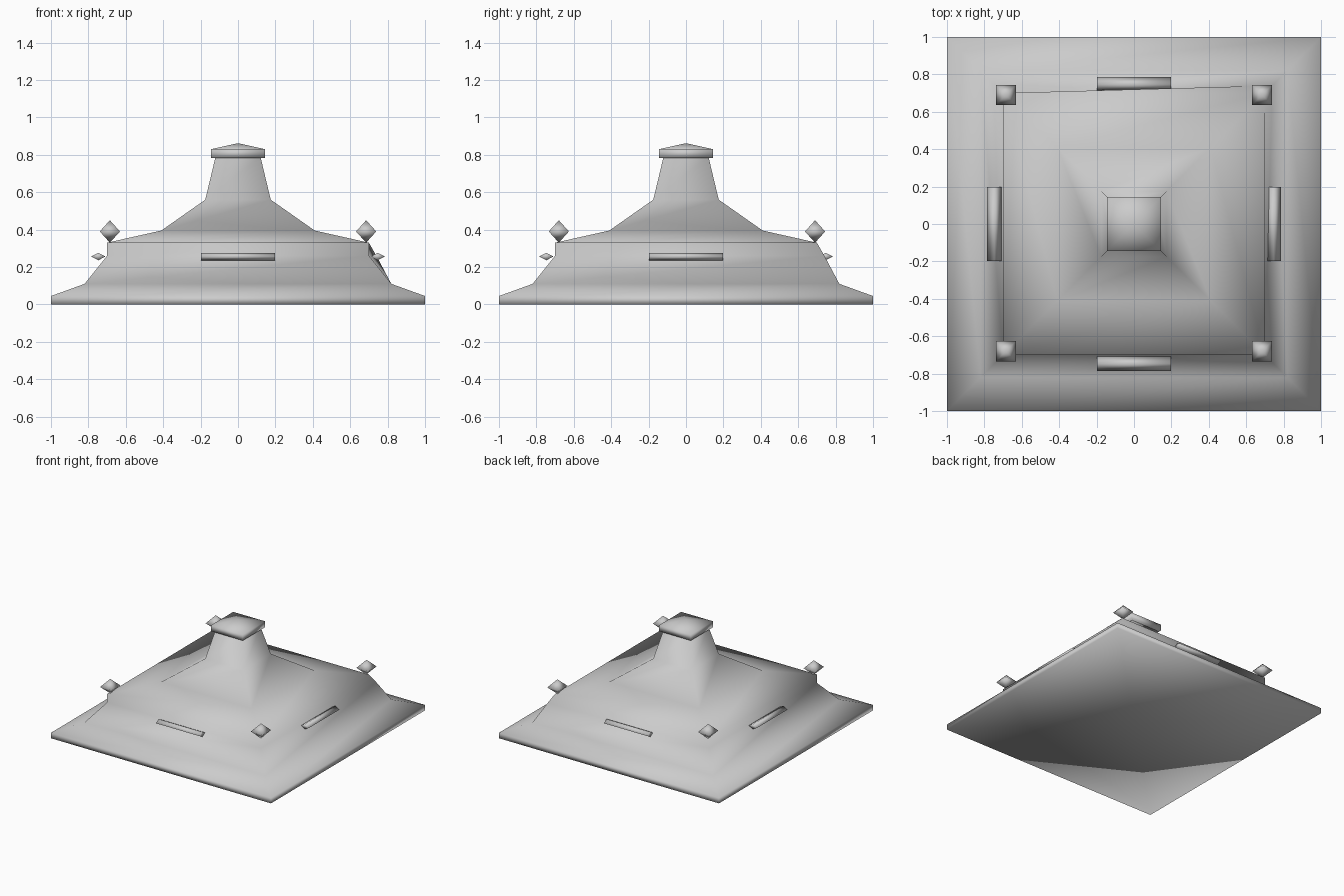
import bpy
import bmesh
from mathutils import Matrix, Vector

if "Cube" in bpy.data.objects:
    bpy.data.objects.remove(bpy.data.objects["Cube"], do_unlink=True)

stone = bpy.data.materials.new("grey_stone")
stone.use_nodes = True
GREY = (0.6, 0.6, 0.6, 1)
stone.diffuse_color = GREY
stone.node_tree.nodes["Principled BSDF"].inputs["Base Color"].default_value = GREY


def finish(name, bm, smooth=True):
    bmesh.ops.recalc_face_normals(bm, faces=bm.faces)
    mesh = bpy.data.meshes.new(name)
    bm.to_mesh(mesh)
    bm.free()
    mesh.materials.append(stone)
    for poly in mesh.polygons:
        poly.use_smooth = smooth
    obj = bpy.data.objects.new(name, mesh)
    bpy.context.collection.objects.link(obj)
    return obj


def square_lathe(name, profile, adjust=None, center=(0, 0, 0)):
    """Loft square rings (half width, height); zero width makes a point."""
    bm = bmesh.new()
    rings = []
    for half, z in profile:
        corners = [(1, 1), (-1, 1), (-1, -1), (1, -1)] if half else [(0, 0)]
        rings.append([bm.verts.new((sx * half, sy * half, z)) for sx, sy in corners])
    for low, high in zip(rings, rings[1:]):
        for i in range(4):
            j = (i + 1) % 4
            loop = [low[i % len(low)], low[j % len(low)],
                    high[j % len(high)], high[i % len(high)]]
            bm.faces.new(list(dict.fromkeys(loop)))
    if adjust:
        adjust(rings)
    bmesh.ops.translate(bm, verts=bm.verts, vec=Vector(center))
    return finish(name, bm)


def roof_corner(rings):
    # One corner of the eave wall runs straight down instead of stepping in
    rings[4][0].co.x = rings[4][0].co.y = 0.74


# Roof with thin base slab, flared eaves and a narrow neck
square_lathe("roof", [(0, 0), (1, 0), (1, 0.045), (0.82, 0.11), (0.7, 0.26),
                      (0.7, 0.33), (0.41, 0.395), (0.175, 0.56),
                      (0.12, 0.79), (0, 0.79)], roof_corner)

# Cap on the neck
square_lathe("cap", [(0, 0.782), (0.145, 0.782), (0.145, 0.83), (0, 0.862)])

# Pointed finials on the eave corners
for side_x, x in (("right", -0.685), ("left", 0.685)):
    for side_y, y in (("front", -0.68), ("back", 0.69)):
        square_lathe(f"finial_{side_y}_{side_x}",
                     [(0, -0.06), (0.054, 0), (0, 0.06)], center=(x, y, 0.39))

# Diamond-section bars across each wall
for turn, side in enumerate(("front", "left", "back", "right")):
    bm = bmesh.new()
    section = [(-0.038, 0), (0, -0.02), (0.038, 0), (0, 0.02)]
    ends = [[bm.verts.new((x, y - 0.747, z + 0.256)) for y, z in section]
            for x in (-0.198, 0.198)]
    for i in range(4):
        j = (i + 1) % 4
        bm.faces.new((ends[0][i], ends[0][j], ends[1][j], ends[1][i]))
    for end in ends:
        bm.faces.new(end)
    bm.transform(Matrix.Rotation(turn * 1.5707963, 4, "Z"))
    finish(f"bar_{side}", bm)
